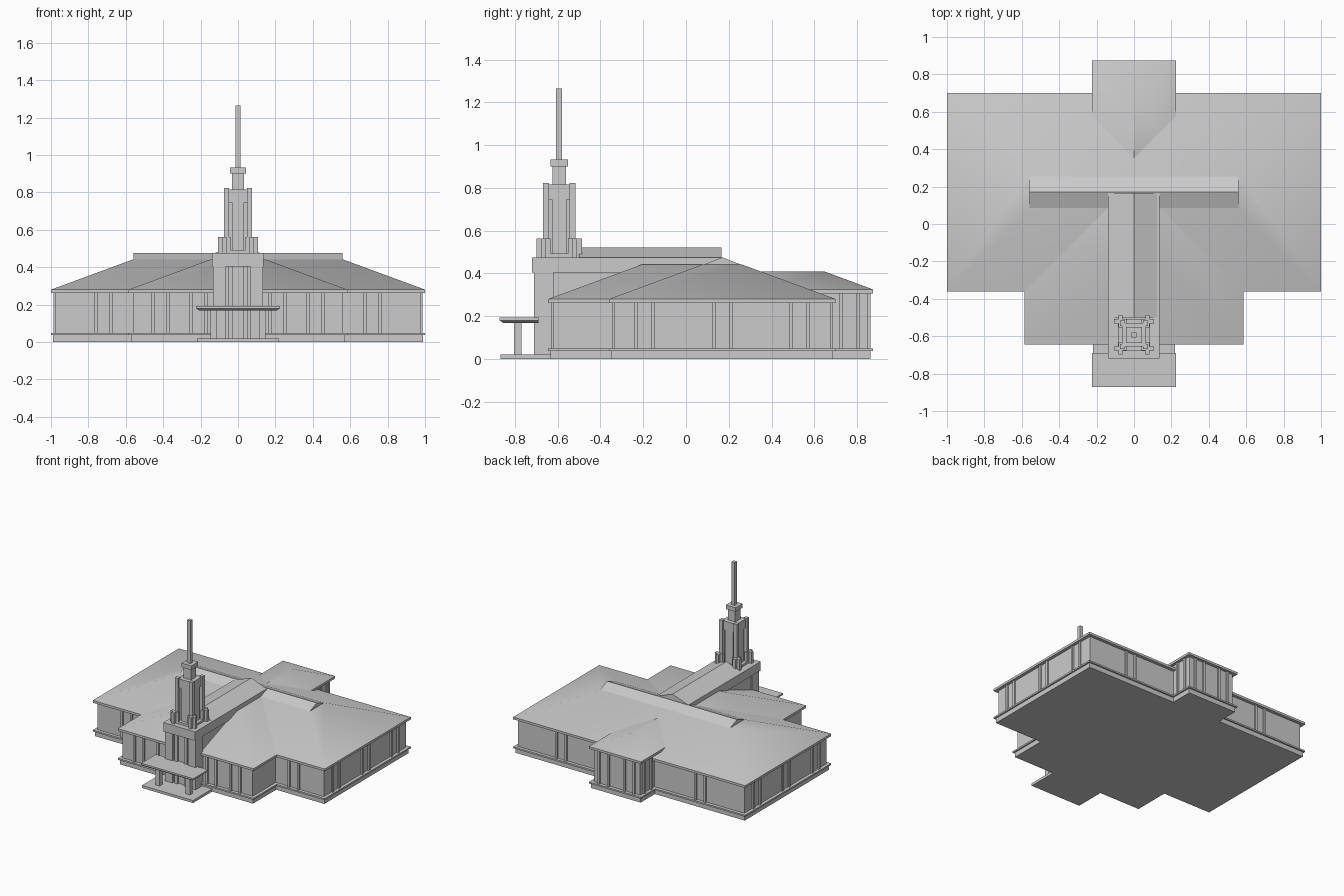
import bpy, bmesh, math

if "Cube" in bpy.data.objects:
    bpy.data.objects.remove(bpy.data.objects["Cube"])

grey = bpy.data.materials.new("light_grey")
grey.use_nodes = True
COLOUR = (0.6, 0.6, 0.6, 1)
grey.diffuse_color = COLOUR
grey.node_tree.nodes["Principled BSDF"].inputs["Base Color"].default_value = COLOUR


def finish(name, bm, smooth=False):
    bmesh.ops.recalc_face_normals(bm, faces=bm.faces)
    mesh = bpy.data.meshes.new(name)
    bm.to_mesh(mesh)
    bm.free()
    mesh.materials.append(grey)
    ob = bpy.data.objects.new(name, mesh)
    bpy.context.collection.objects.link(ob)
    if smooth:
        bpy.ops.object.select_all(action='DESELECT')
        ob.select_set(True)
        bpy.context.view_layer.objects.active = ob
        bpy.ops.object.shade_smooth_by_angle(angle=math.radians(35))
    return ob


def rect(x0, x1, y0, y1, z):
    return [(x, y, z) for x in (x0, x1) for y in (y0, y1)]


def add_hull(bm, points):
    part = bmesh.new()
    for p in set(points):
        part.verts.new(p)
    bmesh.ops.convex_hull(part, input=part.verts)
    bmesh.ops.dissolve_limit(part, angle_limit=0.01, verts=part.verts, edges=part.edges)
    temp = bpy.data.meshes.new("temp")
    part.to_mesh(temp)
    part.free()
    bm.from_mesh(temp)
    bpy.data.meshes.remove(temp)


def add_box(bm, x0, x1, y0, y1, z0, z1):
    add_hull(bm, rect(x0, x1, y0, y1, z0) + rect(x0, x1, y0, y1, z1))


def boxes(name, specs):
    bm = bmesh.new()
    for s in specs:
        add_box(bm, *s)
    return finish(name, bm)


def roof(name, *layers):
    bm = bmesh.new()
    add_hull(bm, [p for layer in layers for p in layer])
    return finish(name, bm, True)


# Three overlapping wings: eave rectangle and eave height
wings = {
    "main": (1.0, -0.36, 0.70, 0.28),
    "front": (0.585, -0.645, 0.1, 0.28),
    "back": (0.225, 0.35, 0.875, 0.325),
}
for name, (w, y0, y1, z) in wings.items():
    boxes(name + "_walls", [(-w + .025, w - .025, y0 + .025, y1 - .025, .03, z - .01)])
    boxes(name + "_plinth", [
        (-w + .012, w - .012, y0 + .012, y1 - .012, 0, .037),
        (-w, w, y0, y1, .037, .049)])

# Hipped roofs, all at the same pitch
w, y0, y1, z = wings["main"]
roof("main_roof", rect(-w, w, y0, y1, z - .018), rect(-w, w, y0, y1, z),
     rect(-.56, .56, .08, .26, .442))
roof("ridge_gablet", rect(-.56, .56, .08, .26, .44), rect(-.56, .56, .17, .17, .475))
w, y0, y1, z = wings["front"]
roof("front_roof", rect(-w, w, y0, .08, z - .018), rect(-w, w, y0, .08, z),
     rect(-.145, .145, -.205, .08, .442))
w, y0, y1, z = wings["back"]
roof("back_roof", rect(-w, w, y0, y1, z - .018), rect(-w, w, y0, y1, z),
     rect(0, 0, y0, .65, .408))


# Paired window mullions along each wall
def mullions(name, along_x, centres, wall, top):
    specs = []
    for c in centres:
        for side in (-1, 1):
            a = (c + side * .04 - .009, c + side * .04 + .009)
            b = (wall - .012, wall + .012)
            specs.append((*a, *b, .045, top) if along_x else (*b, *a, .045, top))
    boxes(name, specs)


mullions("front_wing_mullions", True, (-.415, -.21, .21, .415), -.62, .265)
mullions("main_front_mullions", True, (-.72, .72), -.335, .265)
mullions("main_back_mullions", True, (-.6, .6), .675, .265)
mullions("back_wing_mullions", True, (-.11, .11), .85, .31)
for label, s in (("right", -1), ("left", 1)):
    mullions(label + "_side_mullions", False, (-.195, .17, .53), s * .975, .265)
    mullions(label + "_back_wing_mullions", False, (.765,), s * .2, .31)

# Central nave with a low gabled roof
boxes("nave_body", [(-.125, .125, -.69, .1, 0, .42)])
boxes("nave_pilasters", [(s * .10 - .033, s * .10 + .033, -.712, -.62, 0, .41) for s in (-1, 1)]
      + [(s * .04 - .012, s * .04 + .012, -.705, -.68, 0, .41) for s in (-1, 1)])
boxes("nave_fascia", [(-.14, .135, -.72, .165, .405, .475)])
roof("nave_roof", rect(-.14, .135, -.5, .165, .47), rect(0, 0, -.5, .165, .522))

# Entrance porch
roof("porch_canopy", rect(-.205, .205, -.855, -.69, .168), rect(-.225, .225, -.872, -.69, .18),
     rect(-.225, .225, -.872, -.69, .193))
boxes("porch_floor", [(-.22, .22, -.868, -.62, 0, .02)])
boxes("porch_posts", [(s * .13 - .018, s * .13 + .018, -.805, -.77, .015, .172) for s in (-1, 1)])

# Stepped tower
CY = -.593


def square(half, z0, z1):
    return (-half, half, CY - half, CY + half, z0, z1)


boxes("tower_base", [square(.085, .46, .492)])
boxes("tower_shaft", [square(.05, .48, .81)])
boxes("tower_crown", [square(.063, .745, .815)])
boxes("tower_panels", [(-.033, .033, CY - .06, CY + .06, .48, .76),
                       (-.06, .06, CY - .033, CY + .033, .48, .76)])
corners = [(sx, sy) for sx in (-1, 1) for sy in (-1, 1)]
posts, buttresses = [], []
for sx, sy in corners:
    cx, cy = sx * .062, CY + sy * .062
    posts.append((cx - .014, cx + .014, cy - .014, cy + .014, .475, .823))
    cx, cy = sx * .073, CY + sy * .073
    buttresses.append((cx - .033, cx + .033, cy - .011, cy + .011, .465, .562))
    buttresses.append((cx - .011, cx + .011, cy - .033, cy + .033, .465, .562))
boxes("tower_corner_posts", posts)
boxes("tower_corner_buttresses", buttresses)
boxes("lantern", [square(.031, .8, .905)])
boxes("lantern_collar", [square(.042, .9, .932)])
boxes("spire", [square(.014, .93, 1.265)])
